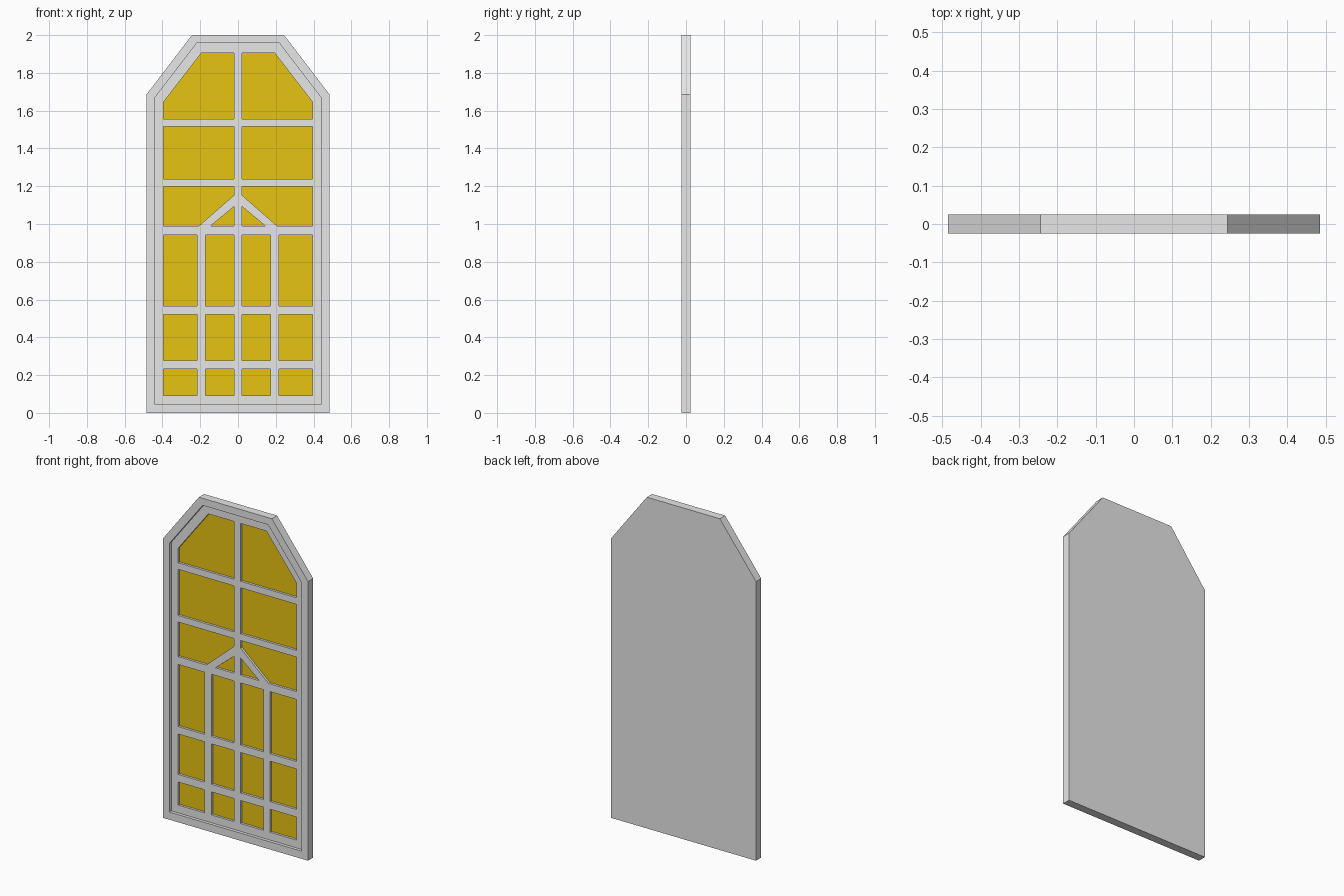
import bpy
import bmesh

cube = bpy.data.objects.get("Cube")
if cube:
    bpy.data.objects.remove(cube, do_unlink=True)

FRONT, SASH, GLASS, BACK = -0.025, -0.006, 0.008, 0.025


def material(name, rgb):
    mat = bpy.data.materials.new(name)
    mat.use_nodes = True
    mat.diffuse_color = (*rgb, 1)
    mat.node_tree.nodes["Principled BSDF"].inputs["Base Color"].default_value = (*rgb, 1)
    return mat


def arch(half, bottom, shoulder, top_half, top):
    """Outline of a rectangle with chamfered upper corners."""
    return [(-half, bottom), (half, bottom), (half, shoulder),
            (top_half, top), (-top_half, top), (-half, shoulder)]


def prisms(name, outlines, y0, y1):
    """One object holding an extruded solid for every x-z outline."""
    bm = bmesh.new()
    for outline in outlines:
        face = bm.faces.new([bm.verts.new((x, y0, z)) for x, z in outline])
        new = bmesh.ops.extrude_face_region(bm, geom=[face])["geom"]
        bmesh.ops.translate(bm, vec=(0, y1 - y0, 0),
                            verts=[v for v in new if isinstance(v, bmesh.types.BMVert)])
    bmesh.ops.recalc_face_normals(bm, faces=bm.faces)
    mesh = bpy.data.meshes.new(name)
    bm.to_mesh(mesh)
    bm.free()
    obj = bpy.data.objects.new(name, mesh)
    bpy.context.collection.objects.link(obj)
    return obj


def carve(target, cutter):
    mod = target.modifiers.new(cutter.name, "BOOLEAN")
    mod.operation, mod.solver, mod.object = "DIFFERENCE", "EXACT", cutter
    bpy.context.view_layer.objects.active = target
    bpy.ops.object.modifier_apply(modifier=mod.name)
    bpy.data.objects.remove(cutter, do_unlink=True)


# Pane openings on the right-hand half, mirrored to the other half
BAR, EDGE = 0.022, 0.395
SIDE_IN, SIDE_OUT = 0.173, 0.218
half_panes = []
for low, high in [(0.093, 0.232), (0.278, 0.522), (0.567, 0.942)]:
    for a, b in [(BAR, SIDE_IN), (SIDE_OUT, EDGE)]:
        half_panes.append([(a, low), (b, low), (b, high), (a, high)])
half_panes += [
    # small triangle under the gable, and the pane above it
    [(BAR, 0.989), (0.146, 0.989), (BAR, 1.092)],
    [(0.208, 0.989), (EDGE, 0.989), (EDGE, 1.198), (BAR, 1.198), (BAR, 1.152)],
    # wide pane and chamfered top pane
    [(BAR, 1.238), (EDGE, 1.238), (EDGE, 1.516), (BAR, 1.516)],
    [(BAR, 1.556), (EDGE, 1.556), (EDGE, 1.645), (0.194, 1.905), (BAR, 1.905)],
]
panes = half_panes + [[(-x, z) for x, z in p] for p in half_panes]

# Solid window body, stepped sash recess, then pane openings
window = prisms("window_frame", [arch(0.485, 0, 1.685, 0.244, 2.0)], FRONT, BACK)
carve(window, prisms("sash_recess", [arch(0.441, 0.046, 1.668, 0.219, 1.957)], -0.1, SASH))
carve(window, prisms("pane_openings", panes, -0.1, GLASS))

# Glass is every forward-facing face at pane depth
window.data.materials.clear()
window.data.materials.append(material("grey frame", (0.8, 0.8, 0.8)))
window.data.materials.append(material("yellow glass", (0.9, 0.62, 0.006)))
for face in window.data.polygons:
    face.use_smooth = False
    is_glass = face.normal.y < -0.9 and abs(face.center.y - GLASS) < 0.002
    face.material_index = 1 if is_glass else 0
